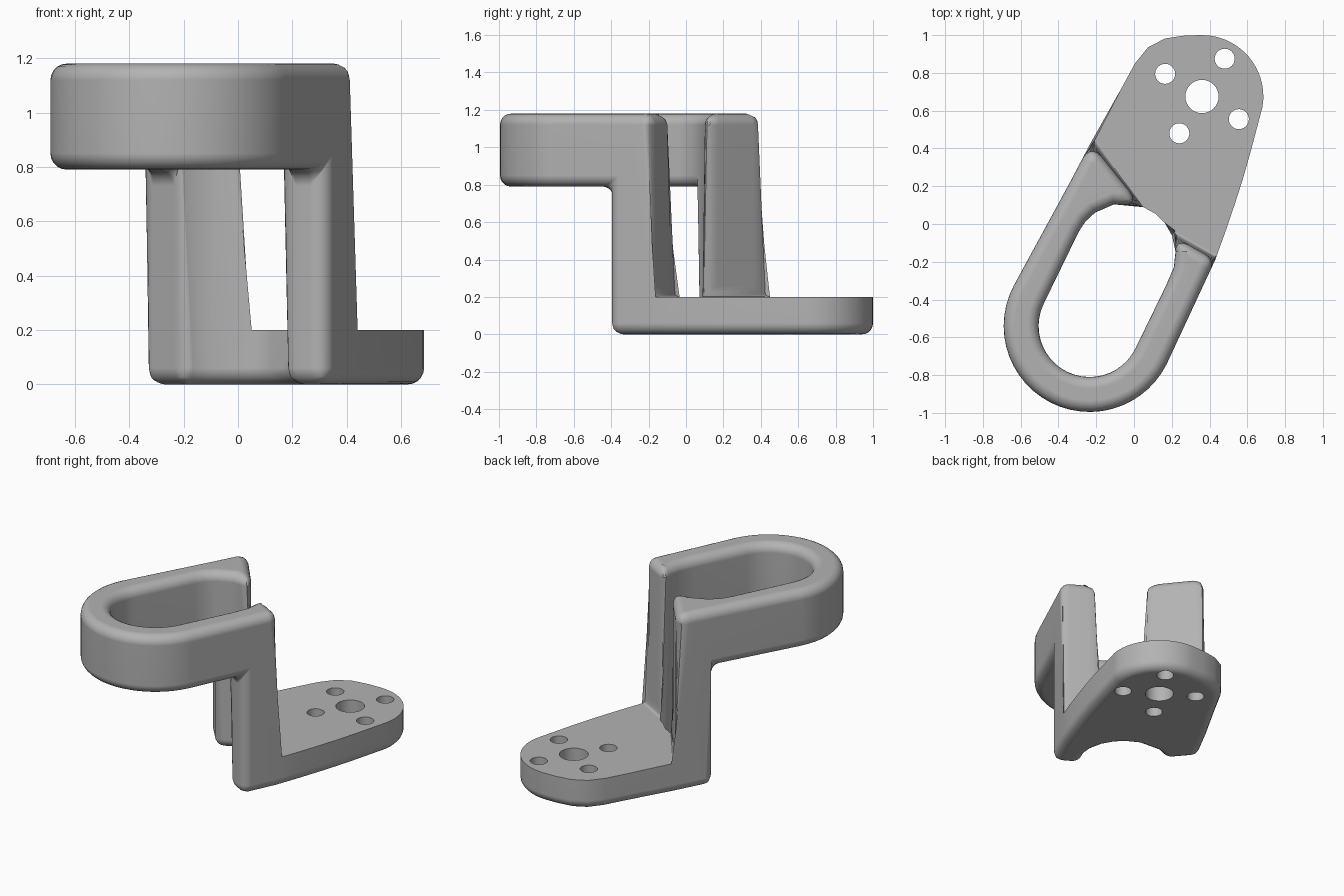
import bpy, bmesh
from math import radians, sin, cos, tan, pi
from mathutils import Matrix

cube = bpy.data.objects.get("Cube")
if cube:
    bpy.data.objects.remove(cube, do_unlink=True)

ROUND = 0.06        # edge rounding radius
MAX_SLIDE = 0.1     # widest rounding allowed at acute corners
LEVELS = [0, 0.2, 0.79, 1.18]
RING, SLOT, PLATE = (-0.235, -0.54), (-0.05, -0.16), (0.36, 0.675)


def on_circle(c, r, *degrees):
    return [(c[0] + r * cos(radians(d)), c[1] + r * sin(radians(d))) for d in degrees]


def arc(c, r, start, end, n):
    return on_circle(c, r, *[start + (end - start) * i / n for i in range(n + 1)])


def slot(*degrees):
    return on_circle(SLOT, 0.27, *degrees)


# Corners of the two posts: outer/inner side, front/back face
left_out_f, left_out_b = (-0.341, 0.217), (-0.229, 0.43)
right_out_f, right_out_b = (0.322, -0.42), (0.43, -0.19)
left_in_f, left_in_b, right_in_b = slot(125.5, 70.5, 21.6)
right_in_f = (0.168, -0.329)

# Plan regions
ring = ([left_out_f] + arc(RING, 0.455, 152, 334, 26) + [right_out_f, right_in_f]
        + arc(RING, 0.27, 334, 154, 22) + slot(154, 140) + [left_in_f])
left_post = [left_out_f, left_in_f] + slot(102) + [left_in_b, left_out_b]
right_post = [right_in_f, right_out_f, right_out_b, right_in_b] + slot(3, -15)
plate = ([left_out_b, left_in_b] + slot(52, 38) + [right_in_b, right_out_b]
         + [(0.486, -0.035), (0.534, 0.106), (0.577, 0.24), (0.614, 0.37), (0.648, 0.5)]
         + arc(PLATE, 0.325, -10, 90, 14)
         + [(0.27, 0.998), (0.164, 0.982), (0.074, 0.935), (0.005, 0.85), (-0.069, 0.714)])

bm = bmesh.new()
verts, walls = {}, {}


def vert(p, z):
    key = (round(p[0], 4), round(p[1], 4), z)
    if key not in verts:
        verts[key] = bm.verts.new(key)
    return verts[key]


def toggle_face(loop):
    """Add a face; a face shared by two neighbouring cells is dropped."""
    key = frozenset(loop)
    if walls.pop(key, None) is None:
        walls[key] = loop


def add_cell(points, layer):
    low = [vert(p, LEVELS[layer]) for p in points]
    high = [vert(p, LEVELS[layer + 1]) for p in points]
    toggle_face(low[::-1])
    toggle_face(high)
    for i in range(len(points)):
        toggle_face([low[i - 1], low[i], high[i], high[i - 1]])


# Stack the regions into one body
for region, layers in ((ring, [2]), (left_post, [0, 1, 2]),
                       (right_post, [0, 1, 2]), (plate, [0])):
    for layer in layers:
        add_cell(region, layer)
for loop in walls.values():
    bm.faces.new(loop)
bmesh.ops.recalc_face_normals(bm, faces=bm.faces[:])
bmesh.ops.dissolve_limit(bm, angle_limit=0.01, verts=bm.verts[:], edges=bm.edges[:])
bmesh.ops.recalc_face_normals(bm, faces=bm.faces[:])

# Round every hard edge except the crisp upper rim of the plate
weight = bm.edges.layers.float.new("bevel_weight_edge")
for e in bm.edges:
    if len(e.link_faces) != 2:
        continue
    turn = e.calc_face_angle()
    plate_rim = e.is_convex and all(abs(v.co.z - LEVELS[1]) < 0.001 for v in e.verts)
    if turn > radians(35) and not plate_rim:
        e[weight] = min(1, ROUND * tan(turn / 2) / MAX_SLIDE)

mesh = bpy.data.meshes.new("bracket")
bm.to_mesh(mesh)
bm.free()
bracket = bpy.data.objects.new("bracket", mesh)
bpy.context.collection.objects.link(bracket)

grey = bpy.data.materials.new("grey")
grey.use_nodes = True
grey.diffuse_color = (0.45, 0.45, 0.45, 1)
grey.node_tree.nodes["Principled BSDF"].inputs["Base Color"].default_value = (0.45, 0.45, 0.45, 1)
mesh.materials.append(grey)

# Cutter for the centre hole and the four screw holes
bm = bmesh.new()
for x, y, r in ((*PLATE, 0.088), (0.165, 0.795, 0.053), (0.48, 0.875, 0.053),
                (0.555, 0.555, 0.053), (0.24, 0.48, 0.053)):
    bmesh.ops.create_cone(bm, cap_ends=True, segments=32, radius1=r, radius2=r, depth=0.6,
                          matrix=Matrix.Translation((x, y, 0.1)))
cut_mesh = bpy.data.meshes.new("hole_cutter")
bm.to_mesh(cut_mesh)
bm.free()
cut_mesh.materials.append(grey)
cutter = bpy.data.objects.new("hole_cutter", cut_mesh)
cutter.hide_render = True
bpy.context.collection.objects.link(cutter)

bevel = bracket.modifiers.new("rounding", 'BEVEL')
bevel.limit_method = 'WEIGHT'
bevel.width = MAX_SLIDE
bevel.segments = 5
bevel.use_clamp_overlap = False
holes = bracket.modifiers.new("holes", 'BOOLEAN')
holes.operation = 'DIFFERENCE'
holes.solver = 'EXACT'
holes.use_self = True
holes.object = cutter

bpy.ops.object.select_all(action='DESELECT')
bpy.context.view_layer.objects.active = bracket
bracket.select_set(True)
for name in ("rounding", "holes"):
    bpy.ops.object.modifier_apply(modifier=name)
bpy.data.objects.remove(cutter, do_unlink=True)

bpy.ops.object.shade_smooth_by_angle(angle=radians(35))
normals = bracket.modifiers.new("even_shading", 'WEIGHTED_NORMAL')
normals.keep_sharp = True
